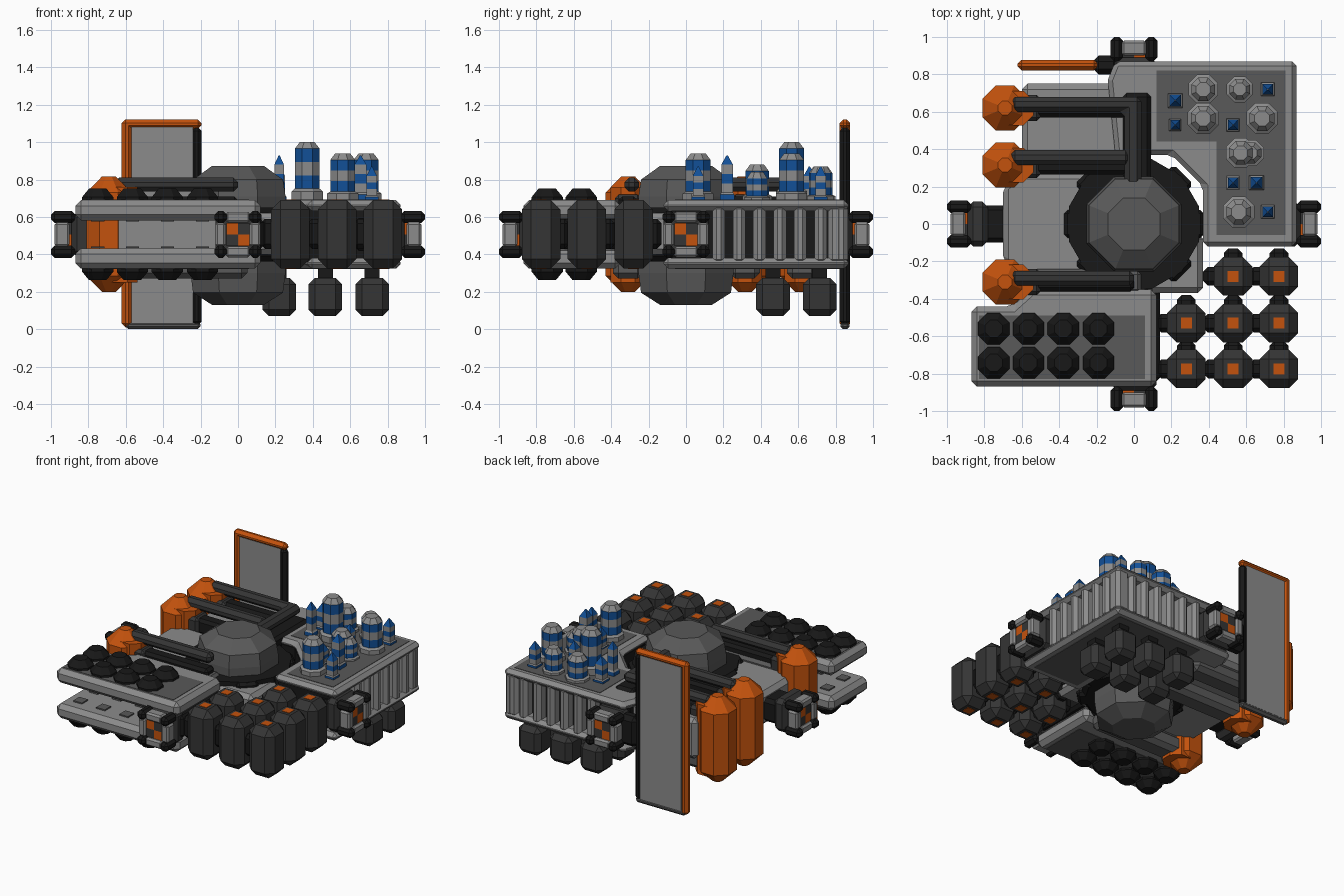
import bpy, bmesh, math
from mathutils import Matrix

if "Cube" in bpy.data.objects:
    bpy.data.objects.remove(bpy.data.objects["Cube"])

MID = 0.507  # height of the station's symmetry plane


def mat(name, r, g, b):
    m = bpy.data.materials.new(name)
    m.diffuse_color = (r, g, b, 1)
    m.use_nodes = True
    m.node_tree.nodes["Principled BSDF"].inputs["Base Color"].default_value = m.diffuse_color
    return m


GREY = mat("grey", 0.26, 0.26, 0.26)
DIM = mat("dim_grey", 0.1, 0.1, 0.1)
DARK = mat("dark_grey", 0.035, 0.035, 0.035)
BLACK = mat("black", 0.009, 0.009, 0.009)
ORANGE = mat("orange", 0.55, 0.085, 0.004)
BLUE = mat("blue", 0.006, 0.08, 0.31)


def finish(name, bm, m, bevel=0.0, M=None):
    bmesh.ops.recalc_face_normals(bm, faces=bm.faces)
    if M:
        bm.transform(M)
    me = bpy.data.meshes.new(name)
    bm.to_mesh(me)
    bm.free()
    ob = bpy.data.objects.new(name, me)
    bpy.context.collection.objects.link(ob)
    me.materials.append(m)
    if bevel:
        b = ob.modifiers.new("chamfer", 'BEVEL')
        b.width, b.segments, b.limit_method = bevel, 1, 'ANGLE'
    return ob


def prism(name, pts, z0, z1, m, bevel=0.0, M=None):
    bm = bmesh.new()
    f = bm.faces.new([bm.verts.new((x, y, z0)) for x, y in pts])
    r = bmesh.ops.extrude_face_region(bm, geom=[f])
    for v in r["geom"]:
        if isinstance(v, bmesh.types.BMVert):
            v.co.z = z1
    return finish(name, bm, m, bevel, M)


def box(name, x0, x1, y0, y1, z0, z1, m, bevel=0.0, M=None):
    return prism(name, [(x0, y0), (x1, y0), (x1, y1), (x0, y1)], z0, z1, m, bevel, M)


def lathe(name, prof, loc, m, n=8, bands=None):
    """Faceted turned solid; bands lists the profile segments coloured blue."""
    bm = bmesh.new()
    rings = []
    for r, z in prof:
        rings.append([bm.verts.new((loc[0] + r * math.cos((i + .5) * 2 * math.pi / n),
                                    loc[1] + r * math.sin((i + .5) * 2 * math.pi / n), loc[2] + z))
                      for i in range(n)])
    bm.faces.new(rings[0])
    bm.faces.new(rings[-1])
    for k in range(len(rings) - 1):
        for i in range(n):
            j = (i + 1) % n
            f = bm.faces.new((rings[k][i], rings[k][j], rings[k + 1][j], rings[k + 1][i]))
            f.material_index = 1 if bands and k in bands else 0
    ob = finish(name, bm, m)
    if bands:
        ob.data.materials.append(BLUE)
    return ob


def both(a, b):
    """Height range a..b above the middle plane and its mirror below."""
    yield "upper", MID + a, MID + b
    yield "lower", MID - b, MID - a


# L-shaped city block with ribbed outer walls
L = [(-0.14, 0.77), (-0.1, 0.87), (0.87, 0.87), (0.87, -0.12), (0.37, -0.12), (0.37, 0.2), (0.2, 0.37), (-0.1, 0.37)]
CORE = [(-0.1, 0.79), (0.79, 0.79), (0.79, -0.06), (0.37, -0.06), (0.37, 0.2), (0.2, 0.37), (-0.1, 0.37)]
INSET = [(0.12, 0.82), (0.81, 0.82), (0.81, -0.06), (0.44, -0.06), (0.44, 0.44), (0.12, 0.44)]
prism("city_core", CORE, 0.36, 0.65, BLACK)
for s, z0, z1 in both(0.125, 0.183):
    prism(s + "_city_plate", L, z0, z1, GREY, 0.025)
for s, z0, z1 in both(0.17, 0.186):
    prism(s + "_city_floor", INSET, z0, z1, DIM)
for i in range(7):
    c = 0.175 + i * 0.109
    box("right_rib", 0.76, 0.865, c - .034, c + .034, 0.35, 0.665, GREY, 0.022)
    box("back_rib", c - .034, c + .034, 0.76, 0.865, 0.35, 0.665, GREY, 0.022)

# Banded towers on the city block: x, y, radius, top
TOWERS = [(.22, .66, .055, .87), (.37, .72, .085, .87), (.22, .53, .045, .93), (.565, .72, .075, .87),
          (.53, .53, .05, .85), (.37, .565, .09, 1.0), (.715, .72, .05, .87), (.685, .565, .09, .94),
          (.53, .22, .05, .83), (.57, .38, .085, .88), (.655, .22, .055, .93), (.625, .38, .075, .84),
          (.715, .065, .05, .87), (.56, .065, .09, .94)]
for x, y, r, top in TOWERS:
    big = r > .07
    h = top - 0.68
    w = h - (0.035 if big else 0.05)
    q = 0.8 * r
    prof = [(r, 0), (r, .2 * w), (q, .25 * w), (q, .5 * w), (q, .75 * w), (q, w), (q * (.6 if big else .1), h)]
    lathe("tower", prof, (x, y, 0.68), GREY, 8 if big else 4, (2, 4) if big else (0, 3, 5))

# Cargo pods hanging under the city block
for x in (0.22, 0.467, 0.717):
    for y in (0.465, 0.715):
        box("hanging_pod", x - .09, x + .09, y - .09, y + .09, 0.07, 0.275, DARK, 0.035)
        box("pod_neck", x - .04, x + .04, y - .04, y + .04, 0.26, 0.34, BLACK)

# Grid of large cargo blocks at the front right
cols = (.28, .53, .775)
for x, y in [(x, -y) for x in cols for y in cols if (x, y) != (.28, .28)]:
    box("cargo_block", x - .103, x + .103, y - .103, y + .103, 0.325, 0.69, DARK, 0.05)
    box("cargo_marker", x - .03, x + .03, y - .03, y + .03, 0.322, 0.693, ORANGE)
    box("cargo_link_x", x - .16, x, y - .05, y + .05, 0.43, 0.59, BLACK, 0.025)
    box("cargo_link_y", x - .05, x + .05, y, y + .15, 0.43, 0.59, BLACK, 0.025)
box("cargo_spine", 0.08, 0.14, -0.84, -0.3, 0.43, 0.59, BLACK, 0.02)

# Twin landing decks at the front left, with domes on their outer faces
DECK = [(-.87, -.87), (.12, -.87), (.12, -.35), (-.55, -.35), (-.65, -.44), (-.87, -.44)]
for s, z0, z1 in both(0.075, 0.183):
    prism(s + "_deck", DECK, z0, z1, GREY, 0.03)
for s, z0, z1 in both(0.17, 0.186):
    box(s + "_deck_inset", -.83, .06, -.83, -.49, z0, z1, DIM)
for k in (1, -1):
    for x in (-.75, -.565, -.378, -.19):
        for y in (-.56, -.742):
            lathe("deck_dome", [(.09, 0), (.09, k * .02), (.05, k * .065)], (x, y, MID + k * .18), BLACK)
            box("deck_tile", x - .035, x + .035, y - .035, y + .035, MID + k * .071 - .003, MID + k * .071 + .006, DIM)
box("deck_core", -.1, .1, -.8, -.3, 0.4, 0.61, DIM)
box("deck_back_wall", -.69, -.1, -.43, -.36, 0.41, 0.6, GREY, 0.02)

# Hub: dark drum, collar and platforms around it
lathe("hub", [(.15, .13), (.26, .195), (.275, .3), (.275, .71), (.26, .8), (.15, .873)], (0, 0, 0), DIM)
for s, z0, z1 in both(0.05, 0.145):
    lathe(s + "_hub_collar", [(.33, z0), (.36, z0 + .03), (.36, z1)], (0, 0, 0), BLACK, 12)
    for i in range(8):
        box(s + "_collar_tooth", .28, .375, -.075, .075, z0, z1, BLACK, 0.02,
            Matrix.Rotation(i * math.pi / 4, 4, 'Z'))
lathe("hub_waist", [(.33, .4), (.33, .62)], (0, 0, 0), DIM)
prism("west_platform", [(-.7, -.2), (-.62, -.27), (-.2, -.27), (-.2, .27), (-.62, .27), (-.7, .2)],
      0.39, 0.63, GREY, 0.03)
prism("south_east_platform", [(-.1, -.37), (.37, -.37), (.37, -.05), (-.1, -.05)], 0.4, 0.62, GREY, 0.03)
box("front_platform", -.64, .05, -.38, -.24, 0.33, 0.67, DIM, 0.03)
box("rear_platform", -.6, .06, .28, .75, 0.36, 0.655, GREY, 0.03)

# Fuel tanks, feed pipes on top and their keels underneath
for y in (.62, .315, -.31):
    lathe("fuel_tank", [(.04, .2), (.13, .285), (.13, .73), (.04, .817)], (-.69, y, 0), ORANGE)
    lathe("tank_cap", [(.1, .25), (.1, .3), (.1, .72), (.1, .76)], (-.63, y, 0), ORANGE)
    box("tank_bracket", -.68, -.5, y - .07, y + .07, 0.3, 0.72, DARK, 0.02)
    box("tank_keel", -.62, .05, y - .08, y + .08, 0.27, 0.4, DIM, 0.03)
    box("pipe_bed", -.6, 0, y - .05, y + .05, 0.6, 0.71, BLACK, 0.02)
box("cross_pipe_bed", -.06, .09, .2, .7, 0.6, 0.71, BLACK, 0.02)
prism("rear_pipe", [(-.66, .6), (-.05, .6), (-.05, .2), (.04, .2), (.04, .68), (-.66, .68)], 0.735, 0.81, DARK, 0.025)
box("middle_pipe", -.66, -.02, .315, .395, 0.735, 0.81, DARK, 0.025)
box("front_pipe", -.66, 0, -.33, -.25, 0.735, 0.81, DARK, 0.025)

# Tall radiator panel at the back left
box("radiator_face", -.57, -.24, .83, .87, 0.015, 1.08, GREY)
box("radiator_outer_edge", -.622, -.565, .822, .878, 0.01, 1.12, ORANGE, 0.02)
box("radiator_top_edge", -.622, -.195, .822, .878, 1.07, 1.122, ORANGE, 0.02)
box("radiator_bottom_edge", -.6, -.2, .825, .875, 0, 0.04, DIM, 0.015)
box("radiator_mast", -.25, -.195, .822, .878, 0.02, 1.08, BLACK, 0.02)
box("radiator_mount", -.22, -.08, .8, .9, 0.4, 0.62, BLACK, 0.03)

# Docking ports on all four sides: corner blocks, bars and a chequered core
for i in range(4):
    M = Matrix.Translation((0, 0, MID)) @ Matrix.Rotation(i * math.pi / 2, 4, 'Z')
    box("port_neck", .62, .88, -.1, .1, -.085, .085, BLACK, 0.025, M)
    box("port_collar", .78, .89, -.12, .12, -.12, .12, DARK, 0.03, M)
    for a in (-1, 1):
        c = a * .0925
        box("port_bar", .9, .98, -.065, .065, c - .03, c + .028, GREY, 0.012, M)
        box("port_bar", .9, .98, c - .03, c + .028, -.065, .065, GREY, 0.012, M)
        for b in (-1, 1):
            d = b * .0925
            box("port_corner", .87, 1.0, c - .0325, c + .0325, d - .0325, d + .0325, BLACK, 0.02, M)
            box("port_chequer", .86, .965, min(0, a * .062), max(0, a * .062),
                min(0, b * .062), max(0, b * .062), ORANGE if a * b < 0 else DARK, 0, M)
